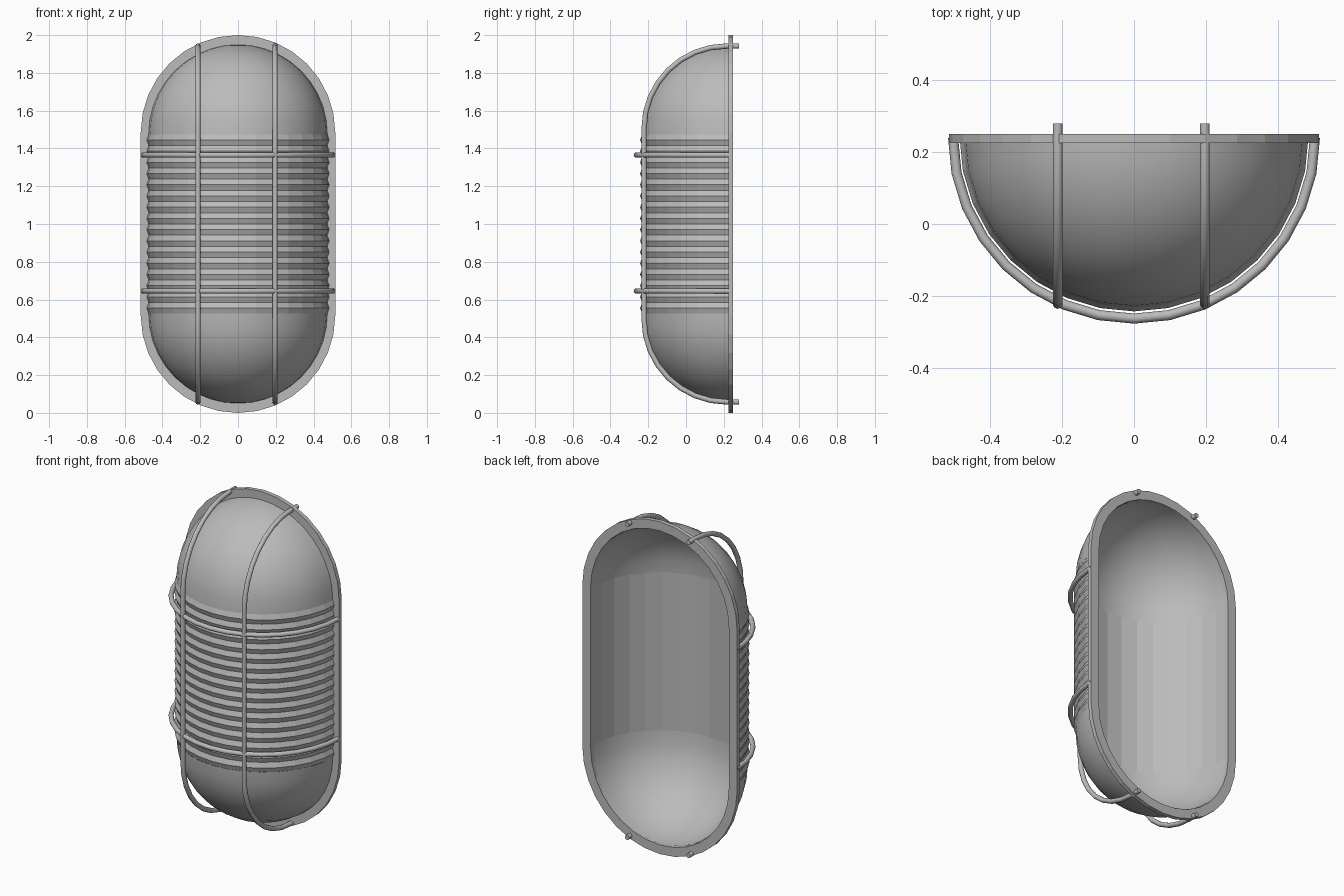
import bpy, bmesh, math
from mathutils import Vector

if "Cube" in bpy.data.objects:
    bpy.data.objects.remove(bpy.data.objects["Cube"])

SEG = 16            # facets across the half round
BACK = 0.242        # y of the open back of the lens
HALF = 0.475        # half length of the straight middle

grey = bpy.data.materials.new("grey")
grey.diffuse_color = (0.5, 0.5, 0.5, 1)
grey.use_nodes = True
grey.node_tree.nodes["Principled BSDF"].inputs["Base Color"].default_value = grey.diffuse_color


def finish(bm, name, smooth):
    for f in bm.faces:
        f.smooth = smooth
    me = bpy.data.meshes.new(name)
    bm.to_mesh(me)
    bm.free()
    me.materials.append(grey)
    ob = bpy.data.objects.new(name, me)
    bpy.context.collection.objects.link(ob)
    return ob


def half_round(name, rows, smooth, outward):
    """Skin a stack of (radius, z) half circles; a zero radius closes to a pole."""
    bm = bmesh.new()
    grid = []
    for r, z in rows:
        grid.append([bm.verts.new((-r * math.cos(math.pi * i / SEG),
                                   BACK - r * math.sin(math.pi * i / SEG), z))
                     for i in range(SEG + 1)])
    for a, b in zip(grid, grid[1:]):
        for i in range(SEG):
            bm.faces.new((a[i], a[i + 1], b[i + 1], b[i]))
    bmesh.ops.remove_doubles(bm, verts=bm.verts, dist=1e-5)
    # face the skin away from, or towards, the lens axis
    for f in bm.faces:
        f.normal_update()
        c = f.calc_center_median()
        axis = Vector((0, BACK, min(max(c.z, 1 - HALF), 1 + HALF)))
        if (f.normal.dot(c - axis) > 0) != outward:
            f.normal_flip()
    return finish(bm, name, smooth)


def tube(name, path, binormal, radius, sides=10):
    """Round rod along a planar path; binormal is perpendicular to its plane."""
    bm = bmesh.new()
    bn = Vector(binormal)
    pts = [Vector(p) for p in path]
    rings = []
    for i, p in enumerate(pts):
        t = (pts[min(i + 1, len(pts) - 1)] - pts[max(i - 1, 0)]).normalized()
        n = t.cross(bn)
        rings.append([bm.verts.new(p + radius * (math.cos(a) * n + math.sin(a) * bn))
                      for a in (2 * math.pi * k / sides for k in range(sides))])
    for a, b in zip(rings, rings[1:]):
        for k in range(sides):
            m = (k + 1) % sides
            bm.faces.new((a[k], a[m], b[m], b[k]))
    bm.faces.new(rings[0])
    bm.faces.new(rings[-1])
    bmesh.ops.recalc_face_normals(bm, faces=bm.faces)
    ob = finish(bm, name, True)
    bpy.ops.object.select_all(action='DESELECT')
    ob.select_set(True)
    bpy.context.view_layer.objects.active = ob
    bpy.ops.object.shade_smooth_by_angle(angle=math.radians(40))


# lens: smooth round ends outside and inside
for label, s in (("upper", 1), ("lower", -1)):
    for side, r in (("outer", 0.475), ("inner", 0.465)):
        rows = [(r * math.cos(math.pi / 2 * j / 10),
                 1 + s * (HALF + r * math.sin(math.pi / 2 * j / 10))) for j in range(11)]
        half_round(f"{label}_lens_end_{side}", rows, True, side == "outer")

# lens: ribbed middle outside, plain faceted middle inside
RIBS = 16
half_round("ribbed_lens_middle",
           [(0.485 if j % 2 else 0.474, 1 - HALF + 2 * HALF * j / (2 * RIBS))
            for j in range(2 * RIBS + 1)], False, True)
half_round("lens_middle_inner", [(0.465, 1 - HALF), (0.465, 1 + HALF)], False, False)


# flat rim around the open back
def stadium(bm, r, y):
    out = []
    for s in (1, -1):
        for i in range(SEG + 1):
            a = math.pi * i / SEG
            out.append(bm.verts.new((s * r * math.cos(a), y, 1 + s * (0.485 + r * math.sin(a)))))
    return out


bm = bmesh.new()
loops = [stadium(bm, r, y) for r, y in
         ((0.515, 0.225), (0.515, 0.25), (0.460, 0.25), (0.460, 0.225))]
for a, b in zip(loops, loops[1:] + loops[:1]):
    for i in range(len(a)):
        k = (i + 1) % len(a)
        bm.faces.new((a[i], a[k], b[k], b[i]))
bmesh.ops.recalc_face_normals(bm, faces=bm.faces)
finish(bm, "back_rim", False)

# guard: two horizontal hoops
for label, z in (("upper", 1.365), ("lower", 0.645)):
    path = [(-0.503 * math.cos(math.pi * i / SEG),
             0.24 - 0.503 * math.sin(math.pi * i / SEG), z) for i in range(SEG + 1)]
    tube(f"{label}_guard_hoop", path, (0, 0, 1), 0.014)

# guard: two long bars bent back through the rim
for label, x in (("left", -0.212), ("right", 0.197)):
    arc = [(0.215 - 0.437 * math.sin(math.pi / 2 * i / 8),
            0.505 + 0.437 * math.cos(math.pi / 2 * i / 8)) for i in range(9)]
    top = [(0.28, 0.942)] + arc
    path = [(x, y, 1 + h) for y, h in top] + [(x, y, 1 - h) for y, h in reversed(top)]
    tube(f"{label}_guard_bar", path, (1, 0, 0), 0.014)
